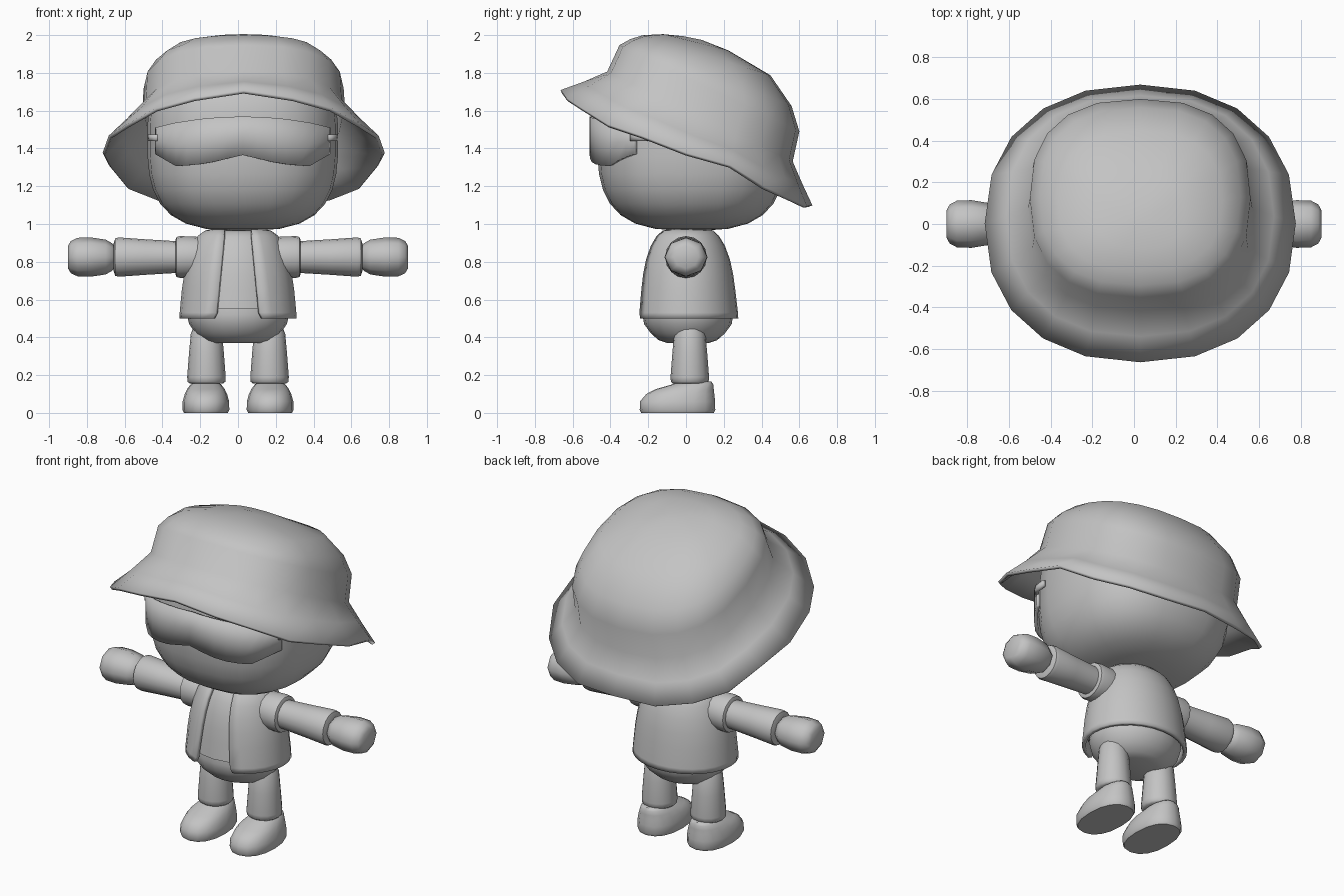
import bpy, bmesh, math

if "Cube" in bpy.data.objects:
    bpy.data.objects.remove(bpy.data.objects["Cube"])

grey = bpy.data.materials.new("plain grey")
grey.diffuse_color = (0.55, 0.55, 0.55, 1)
grey.use_nodes = True
grey.node_tree.nodes["Principled BSDF"].inputs["Base Color"].default_value = grey.diffuse_color


def make(name, rings, closed=True, cap_start=True, cap_end=True, thick=0, angle=50):
    """Skin a list of equal-length point rings into one smooth object."""
    bm = bmesh.new()
    rows = [[bm.verts.new(p) for p in r] for r in rings]
    n = len(rows[0])
    for a, b in zip(rows, rows[1:]):
        for i in range(n if closed else n - 1):
            j = (i + 1) % n
            bm.faces.new((a[i], a[j], b[j], b[i]))
    if cap_start:
        bm.faces.new(rows[0])
    if cap_end:
        bm.faces.new(rows[-1])
    bmesh.ops.recalc_face_normals(bm, faces=bm.faces)
    mesh = bpy.data.meshes.new(name)
    bm.to_mesh(mesh)
    bm.free()
    mesh.materials.append(grey)
    ob = bpy.data.objects.new(name, mesh)
    bpy.context.collection.objects.link(ob)
    if thick:
        m = ob.modifiers.new("thickness", 'SOLIDIFY')
        m.thickness, m.offset = thick, 0
    bpy.ops.object.select_all(action='DESELECT')
    ob.select_set(True)
    bpy.context.view_layer.objects.active = ob
    bpy.ops.object.shade_smooth_by_angle(angle=math.radians(angle))
    return ob


def unit(t, e=2.0):
    """Point on a unit superellipse; t = 0 faces the front."""
    s, c = math.sin(t), -math.cos(t)
    return (math.copysign(abs(s) ** (2 / e), s), math.copysign(abs(c) ** (2 / e), c))


def ring(cx, cy, z, rx, ry, n=20, e=2.0):
    pts = (unit(2 * math.pi * i / n, e) for i in range(n))
    return [(cx + rx * u, cy + ry * v, z) for u, v in pts]


def interp(table, z):
    for (a, *p), (b, *q) in zip(table, table[1:]):
        if a <= z <= b:
            f = (z - a) / (b - a)
            return [s + (t - s) * f for s, t in zip(p, q)]
    return list(table[-1][1:])


# head: rounded box, flatter on top where the hat covers it
rings = []
for k in range(17):
    h = -0.999 + 1.998 * (0.5 - 0.5 * math.cos(math.pi * k / 16))
    r = (1 - abs(h) ** 3) ** (1 / 3)
    rings.append(ring(0.025, 0.03, 1.45 + h * (0.485 if h < 0 else 0.42),
                      0.505 * r, 0.5 * r, 24, 2.5))
make("head", rings)

# bucket hat: wavy brim edge, then tilted rings up to the crown
N = 20
brim_z = [1.70, 1.66, 1.605, 1.52, 1.46, 1.37, 1.305, 1.19, 1.13, 1.09, 1.095]
edge = []
for i, (x, y, z) in enumerate(ring(0.03, 0.0, 0, 0.74, 0.66, N, 2.25)):
    edge.append((x, y, brim_z[min(i, N - i)]))


def tilted(fy, fz, by, bz, rx, e=2.5):
    cy, ry = (fy + by) / 2, (by - fy) / 2
    return [(x, y, fz + (bz - fz) * (y - fy) / (by - fy))
            for x, y, _ in ring(0.03, cy, 0, rx, ry, N, e)]


base = tilted(-0.41, 1.80, 0.555, 1.33, 0.53)
middle = [((p[0] + q[0]) / 2, (p[1] + q[1]) / 2, (p[2] + q[2]) / 2 - 0.005)
          for p, q in zip(edge, base)]
make("bucket_hat", [edge, middle, base,
                    tilted(-0.345, 1.94, 0.59, 1.49, 0.52),
                    tilted(-0.29, 1.97, 0.55, 1.62, 0.475),
                    tilted(-0.225, 1.99, 0.44, 1.78, 0.39),
                    tilted(-0.12, 1.995, 0.22, 1.91, 0.21),
                    tilted(-0.02, 1.985, 0.08, 1.965, 0.06)],
     cap_start=False, thick=0.02)

# wraparound visor: curved sheet with a dipped lower edge
low = [(0, 1.365), (0.19, 1.32), (0.345, 1.305), (0.455, 1.37)]
top = [(0, 1.57), (0.2, 1.56), (0.36, 1.535), (0.455, 1.51)]


def wrap_y(x, out=0.53):
    return 0.03 - out * (1 - min(1, abs(x) / 0.505) ** 2.5) ** 0.4


cols = [0.455 * math.sin(math.pi / 2 * k / 9) for k in range(-9, 10)]
rows = []
for f in (0, 0.5, 1):
    rows.append([(0.025 + x, wrap_y(x),
                  interp(low, abs(x))[0] * (1 - f) + interp(top, abs(x))[0] * f)
                 for x in cols])
make("visor", rows, False, False, False, thick=0.02)

# temple arms that hook the visor to the head
for s, side in ((1, "left"), (-1, "right")):
    path = [(0.45, -0.29), (0.485, -0.24), (0.495, -0.165)]
    make("visor_arm_" + side,
         [[(0.025 + s * x, y, z) for x, y in path] for z in (1.44, 1.475)],
         False, False, False, thick=0.02)

# torso: heights with half width and half depth
shape = [(0.50, 0.30, 0.262), (0.53, 0.298, 0.26), (0.65, 0.287, 0.246),
         (0.73, 0.275, 0.235), (0.81, 0.256, 0.218), (0.88, 0.232, 0.192),
         (0.93, 0.205, 0.162), (0.955, 0.17, 0.135), (0.965, 0.13, 0.10)]

# trousers and shirt
make("trousers", [ring(0, 0.01, z, a, b) for z, a, b in (
    (0.37, 0.14, 0.11), (0.385, 0.185, 0.155), (0.42, 0.225, 0.195),
    (0.47, 0.258, 0.232), (0.52, 0.272, 0.24), (0.56, 0.268, 0.236))])
make("shirt", [ring(0, 0.005, z, a - 0.018, b - 0.014) for z, a, b in
               [(0.55, 0.297, 0.257)] + shape[2:]])

# open jacket: front gap narrows towards the neck
rows = []
for z, a, b in shape:
    gap = 0.115 - 0.045 * (z - 0.5) / 0.46
    if z == 0.5:
        gap += 0.012
    t0 = math.asin(gap / a)
    ts = [t0 + (2 * math.pi - 2 * t0) * i / 24 for i in range(25)]
    rows.append([(a * unit(t)[0], 0.004 + b * unit(t)[1], z) for t in ts])
make("jacket", rows, False, False, False, thick=0.022)


def limb(name, s, prof, n, squash=1.0):
    """Round part along x from (x, radius) pairs."""
    make(name, [[(s * d, y, 0.825 + x) for x, y, _ in ring(0, 0, 0, r, r * squash, n)]
                for d, r in prof])


for s, side in ((1, "left"), (-1, "right")):
    # sleeve, arm and mitten hand
    limb("sleeve_" + side, s, [(0.15, 0.10), (0.225, 0.108), (0.305, 0.111),
                               (0.325, 0.106), (0.33, 0.095)], 16)
    limb("arm_" + side, s, [(0.28, 0.082), (0.34, 0.085), (0.49, 0.094),
                            (0.63, 0.104), (0.65, 0.099), (0.658, 0.075)], 16)
    limb("hand_" + side, s, [(0.645, 0.045), (0.665, 0.072), (0.70, 0.092),
                             (0.78, 0.104), (0.85, 0.102), (0.885, 0.085),
                             (0.9, 0.06)], 8, 1.1)
    # leg
    make("leg_" + side, [ring(s * 0.167, 0.02, z, r, r, 16) for z, r in (
        (0.155, 0.088), (0.165, 0.1), (0.19, 0.102), (0.32, 0.092),
        (0.42, 0.083), (0.45, 0.07))])
    # shoe
    make("shoe_" + side, [ring(s * 0.17, cy, z, rx, ry, 16, 2.3)
                          for z, cy, rx, ry in (
        (0.0, -0.045, 0.116, 0.192), (0.015, -0.045, 0.124, 0.2),
        (0.06, -0.045, 0.123, 0.199), (0.10, -0.03, 0.112, 0.18),
        (0.125, -0.008, 0.1, 0.155), (0.15, 0.035, 0.082, 0.11),
        (0.165, 0.045, 0.06, 0.09))])
